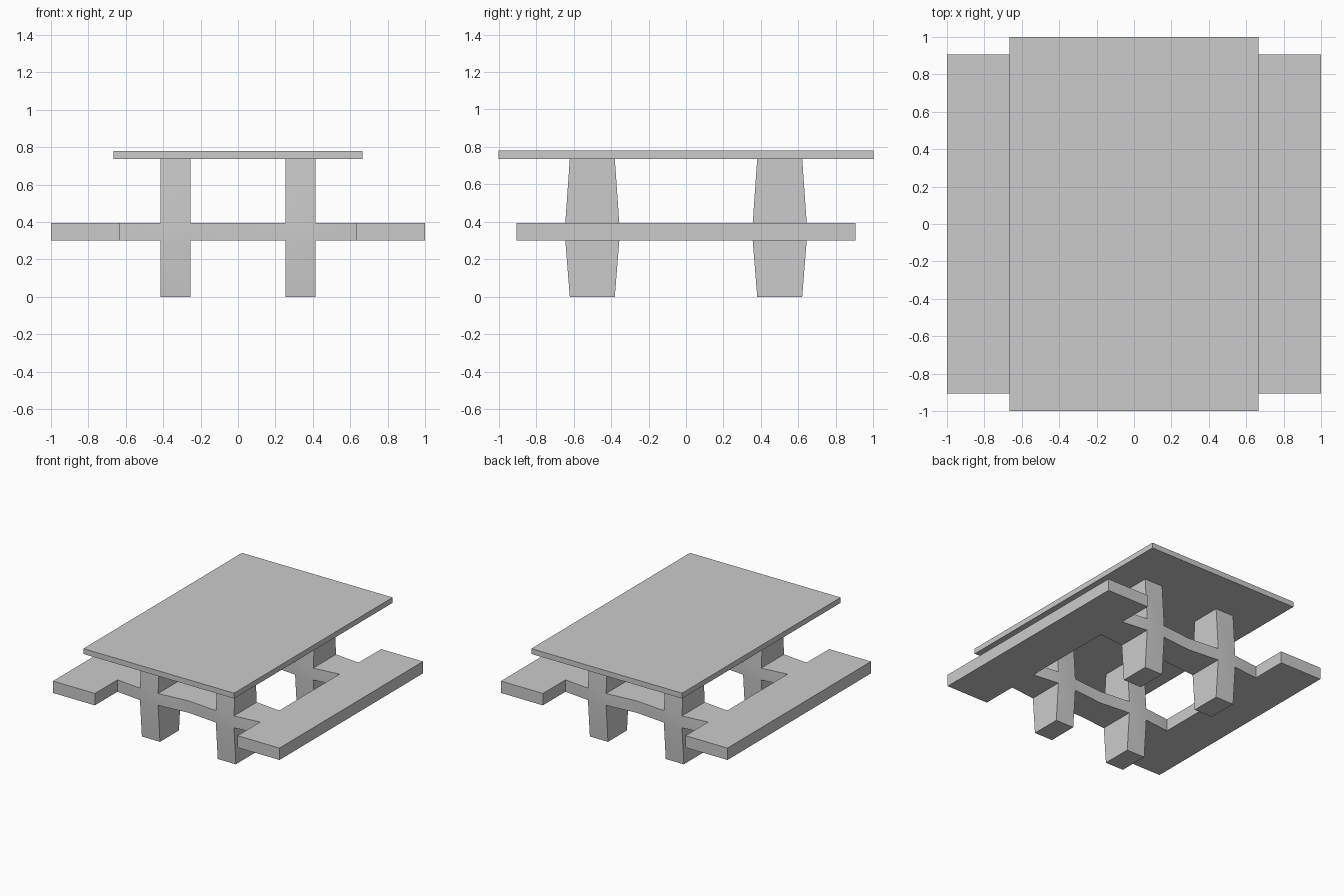
import bpy, bmesh

if "Cube" in bpy.data.objects:
    bpy.data.objects.remove(bpy.data.objects["Cube"])

BEAM_Z = (0.30, 0.395)      # underside and top of benches and cross beams
TOP_Z = (0.737, 0.78)       # underside and top of the table top
WIDE, NARROW = 0.144, 0.12  # half depth of a frame at the leg joints and at the ends
FRAME_Y = 0.5


def new_object(name, bm):
    bmesh.ops.recalc_face_normals(bm, faces=bm.faces)
    mesh = bpy.data.meshes.new(name)
    bm.to_mesh(mesh)
    bm.free()
    obj = bpy.data.objects.new(name, mesh)
    bpy.context.collection.objects.link(obj)
    return obj


def box(name, x, y, z):
    bm = bmesh.new()
    bmesh.ops.create_cube(bm, size=1)
    for v in bm.verts:
        for i, (lo, hi) in enumerate((x, y, z)):
            v.co[i] = hi if v.co[i] > 0 else lo
    return new_object(name, bm)


def frame(name, y):
    """Cross beam with two legs that grow out of it, tapering away from each joint."""
    bm = bmesh.new()
    stations = [(-0.63, NARROW), (-0.415, WIDE), (-0.255, WIDE), (0, NARROW),
                (0.255, WIDE), (0.415, WIDE), (0.63, NARROW)]
    rings = []
    for x, w in stations:
        corners = [(-w, BEAM_Z[0]), (w, BEAM_Z[0]), (w, BEAM_Z[1]), (-w, BEAM_Z[1])]
        rings.append([bm.verts.new((x, y + dy, z)) for dy, z in corners])
    leg_faces = []
    for i, (a, b) in enumerate(zip(rings, rings[1:])):
        for k in range(4):
            n = (k + 1) % 4
            face = bm.faces.new((a[k], a[n], b[n], b[k]))
            if i in (1, 4) and k in (0, 2):
                leg_faces.append((face, 0.0 if k == 0 else TOP_Z[0]))
    # pull the legs up to the table top and down to the floor
    for face, z in leg_faces:
        cap = bmesh.ops.extrude_discrete_faces(bm, faces=[face])["faces"][0]
        for v in cap.verts:
            v.co.z = z
            v.co.y = y + (NARROW if v.co.y > y else -NARROW)
    obj = new_object(name, bm)
    bpy.ops.object.select_all(action='DESELECT')
    obj.select_set(True)
    bpy.context.view_layer.objects.active = obj
    bpy.ops.object.shade_smooth_by_angle()


# Table top
box("table_top", (-0.665, 0.665), (-1, 1), TOP_Z)

# Benches
box("bench_left", (-1, -0.63), (-0.905, 0.905), BEAM_Z)
box("bench_right", (0.63, 1), (-0.905, 0.905), BEAM_Z)

# Leg frames
frame("leg_frame_front", -FRAME_Y)
frame("leg_frame_back", FRAME_Y)
